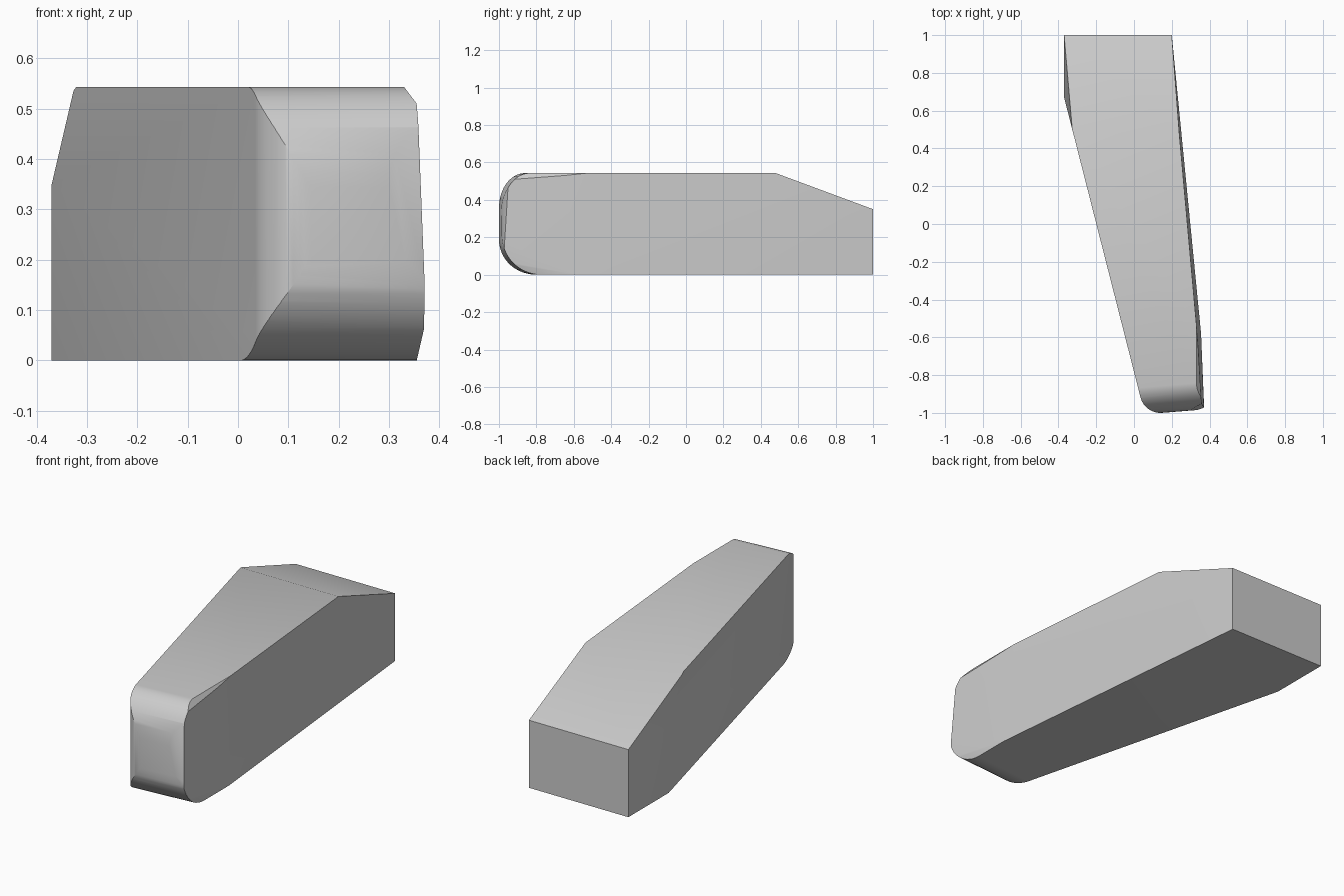
import bpy, bmesh
from math import sin, cos, pi
from mathutils import Vector as V

if "Cube" in bpy.data.objects:
    bpy.data.objects.remove(bpy.data.objects["Cube"])

HEIGHT = 0.543
CENTRE = V((0, 0, 0.27))
bm = bmesh.new()


def cut(point, normal):
    """Slice the block by a plane, drop the outer side and close the gap."""
    bmesh.ops.bisect_plane(bm, geom=bm.verts[:] + bm.edges[:] + bm.faces[:], dist=1e-5,
                           plane_co=point, plane_no=normal, clear_outer=True)
    rim = [e for e in bm.edges if e.is_boundary]
    if rim:
        bmesh.ops.holes_fill(bm, edges=rim, sides=0)


def cut_through(a, b, c):
    a, b, c = V(a), V(b), V(c)
    n = (b - a).cross(c - a).normalized()
    cut(a, n if n.dot(a - CENTRE) > 0 else -n)


# Tapering plan outline with one rounded nose corner
start, corner, end = V((0.035, -0.92)), V((0.057, -1.006)), V((0.145, -1.0))
outline = [(0.2, 1), (-0.37, 1), (-0.37, 0.67)]
for i in range(13):
    t = i / 12 * pi / 2
    outline.append(corner + (start - corner) * (1 - sin(t)) + (end - corner) * (1 - cos(t)))
outline += [(0.42, -0.978), (0.37, -0.72)]
base = bm.faces.new([bm.verts.new((p[0], p[1], 0)) for p in outline])
top = bmesh.ops.extrude_face_region(bm, geom=[base])
bmesh.ops.translate(bm, vec=(0, 0, HEIGHT),
                    verts=[v for v in top["geom"] if isinstance(v, bmesh.types.BMVert)])
bmesh.ops.recalc_face_normals(bm, faces=bm.faces[:])

# Sloping rear top and the small rear corner facet
cut_through((0, 0.48, HEIGHT), (0, 1, 0.35), (0.2, 1, 0.35))
cut_through((-0.37, 1, 0.35), (-0.37, 0.67, 0.35), (-0.325, 0.48, HEIGHT))

# Long side, nose side and edge facets
rear_low, rear_high = (0.2, 1, 0), (0.2, 1, 0.35)
low, high = (0.355, -0.58, 0), (0.33, -0.53, HEIGHT)
nose_a, nose_b = (0.37, -0.9, 0.065), (0.37, -0.97, 0.17)
nose_c, nose_d = (0.366, -0.95, 0.44), (0.355, -0.88, 0.51)
for tri in [(rear_low, rear_high, low), (rear_high, low, high),
            (low, high, nose_c), (low, nose_c, nose_b), (low, nose_b, nose_a),
            (high, (0.33, -0.83, HEIGHT), nose_d),
            (low, (0.355, -0.79, 0), nose_a),
            (nose_b, nose_c, (0.32, -0.985, 0.27))]:
    cut_through(*tri)

# Rounded upper and lower nose, slightly skewed to the long axis
lean = V((0.08, -1, 0))
for radius, z, rise in [(0.15, 0.343, 0.2), (0.211, 0.2, -0.2)]:
    for i in range(1, 16):
        t = i / 16 * pi / 2
        p = lean * ((1.011 - radius + radius * cos(t)) / lean.length_squared)
        p.z = z + rise * sin(t)
        n = lean * (cos(t) / radius) + V((0, 0, sin(t) / rise))
        cut(p, n.normalized())

bmesh.ops.remove_doubles(bm, verts=bm.verts[:], dist=0.0005)
bmesh.ops.recalc_face_normals(bm, faces=bm.faces[:])
mesh = bpy.data.meshes.new("tapered_block")
bm.to_mesh(mesh)
bm.free()
block = bpy.data.objects.new("tapered_block", mesh)
bpy.context.collection.objects.link(block)

# Plain grey material
grey = bpy.data.materials.new("light_grey")
grey.use_nodes = True
colour = (0.6, 0.6, 0.6, 1)
grey.diffuse_color = colour
grey.node_tree.nodes["Principled BSDF"].inputs["Base Color"].default_value = colour
mesh.materials.append(grey)

bpy.context.view_layer.objects.active = block
block.select_set(True)
bpy.ops.object.shade_smooth_by_angle(angle=pi / 6)
